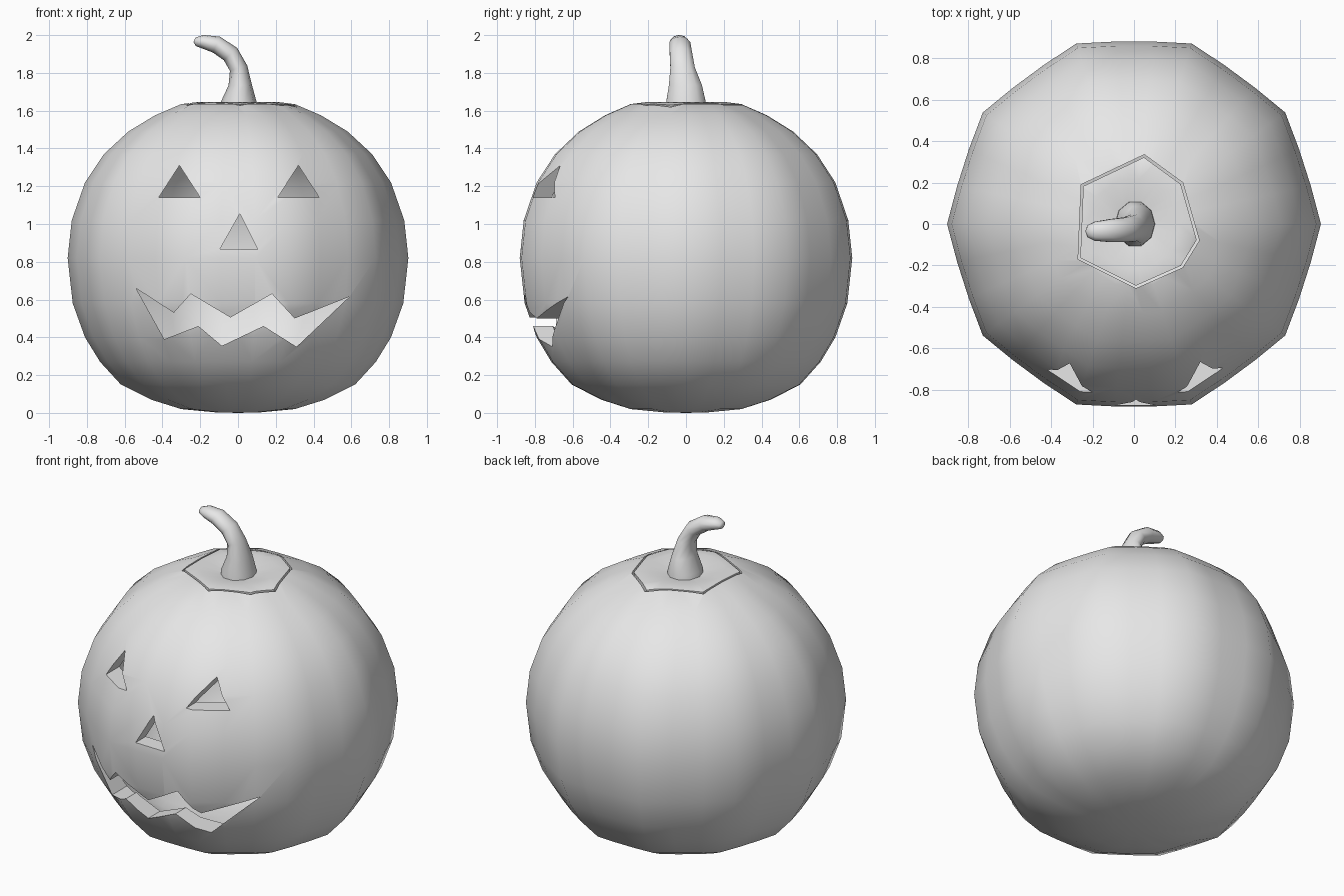
import bpy, bmesh
from math import sin, cos, pi, radians
from mathutils import Vector

if "Cube" in bpy.data.objects:
    bpy.data.objects.remove(bpy.data.objects["Cube"], do_unlink=True)

grey = bpy.data.materials.new("plain_grey")
grey.use_nodes = True
grey.diffuse_color = (0.8, 0.8, 0.8, 1)
grey.node_tree.nodes["Principled BSDF"].inputs["Base Color"].default_value = (0.8, 0.8, 0.8, 1)


def add_object(name, bm):
    bmesh.ops.recalc_face_normals(bm, faces=bm.faces)
    mesh = bpy.data.meshes.new(name)
    bm.to_mesh(mesh)
    bm.free()
    mesh.materials.append(grey)
    obj = bpy.data.objects.new(name, mesh)
    bpy.context.collection.objects.link(obj)
    return obj


def bridge(bm, rings):
    """Skin a list of equal vertex rings with quads."""
    for a, b in zip(rings, rings[1:]):
        n = len(a)
        for i in range(n):
            j = (i + 1) % n
            bm.faces.new((a[i], a[j], b[j], b[i]))


def cap(bm, ring, tip):
    centre = bm.verts.new(tip)
    for i, v in enumerate(ring):
        bm.faces.new((v, ring[(i + 1) % len(ring)], centre))


def prism(name, points, direction):
    """Closed prism from a flat outline."""
    bm = bmesh.new()
    rings = [[bm.verts.new(Vector(p) + d) for p in points]
             for d in (Vector(), Vector(direction))]
    bridge(bm, rings)
    for r in rings:
        bm.faces.new(r)
    return add_object(name, bm)


def bake(obj):
    """Replace the mesh by its modified result."""
    deps = bpy.context.evaluated_depsgraph_get()
    mesh = bpy.data.meshes.new_from_object(obj.evaluated_get(deps))
    obj.modifiers.clear()
    obj.data = mesh


def cut(obj, cutter, operation="DIFFERENCE"):
    mod = obj.modifiers.new("cut", "BOOLEAN")
    mod.operation, mod.solver, mod.object = operation, "EXACT", cutter
    bake(obj)
    bpy.data.objects.remove(cutter, do_unlink=True)


def smooth(obj, angle):
    bpy.ops.object.select_all(action="DESELECT")
    obj.select_set(True)
    bpy.context.view_layer.objects.active = obj
    bpy.ops.object.shade_smooth_by_angle(angle=radians(angle))


# Ribbed hollow gourd: ten lobes, three segments each
PROFILE = [(.12, .003), (.3, .02), (.46, .07), (.62, .15), (.73, .27), (.81, .4),
           (.875, .58), (.902, .82), (.88, 1.02), (.81, 1.22), (.71, 1.37),
           (.58, 1.49), (.44, 1.575), (.3, 1.635), (.22, 1.645), (.1, 1.62)]


def gourd(name):
    bm = bmesh.new()
    rings = []
    for r, z in PROFILE:
        ring = []
        for i in range(30):
            a = i * pi / 15
            k = r if i % 3 == 0 else r * 0.967
            ring.append(bm.verts.new((k * cos(a), 1.015 * k * sin(a), z)))
        rings.append(ring)
    bridge(bm, rings)
    cap(bm, rings[0], (0, 0, 0))
    cap(bm, rings[-1], (0, 0, 1.61))
    obj = add_object(name, bm)
    mod = obj.modifiers.new("wall", "SOLIDIFY")
    mod.thickness, mod.offset = 0.1, -1
    bake(obj)
    return obj


body = gourd("pumpkin_body")
lid = gourd("lid")

# Lid cut out with a narrow gap all around
LID = [(.05, .335), (.235, .2), (.315, -.08), (.235, -.21), (.01, -.31),
       (-.27, -.17), (-.255, .19)]


def lid_prism(scale):
    return prism("lid_cutter", [(x * scale, y * scale, 1.3) for x, y in LID], (0, 0, .6))


cut(body, lid_prism(1.0))
cut(lid, lid_prism(0.96), "INTERSECT")

# Carved face
EYE = [(-.11, 1.14), (.11, 1.14), (0, 1.31)]
NOSE = [(-.095, .868), (.105, .865), (.01, 1.055)]
MOUTH = [(-.54, .66), (-.34, .53), (-.25, .63), (-.04, .505), (.18, .63), (.3, .5),
         (.59, .615), (.31, .35), (.135, .46), (-.085, .355), (-.21, .46), (-.39, .39)]
eyes = [[(x + c, z) for x, z in EYE] for c in (-.31, .32)]
for outline in eyes + [NOSE, MOUTH]:
    cut(body, prism("face_cutter", [(x, -1.2, z) for x, z in outline], (0, .9, 0)))

# Bent stem: centre x, y, z, radius in the bend, radius across it
STEM = [(.005, 0, 1.57, .1, .115), (.005, 0, 1.645, .095, .11),
        (.012, -.003, 1.735, .062, .092), (.003, -.018, 1.825, .048, .068),
        (-.04, -.027, 1.9, .048, .062), (-.115, -.032, 1.95, .046, .058),
        (-.19, -.035, 1.966, .035, .048), (-.225, -.035, 1.964, .022, .03)]
bm = bmesh.new()
rings = []
for i, (x, y, z, ra, rb) in enumerate(STEM):
    before, after = STEM[max(i - 1, 0)], STEM[min(i + 1, len(STEM) - 1)]
    along = Vector((after[0] - before[0], 0, after[2] - before[2])).normalized()
    side = Vector((along.z, 0, -along.x))
    rings.append([bm.verts.new(Vector((x, y, z)) + side * ra * cos(t * pi / 5)
                               + Vector((0, rb * sin(t * pi / 5), 0))) for t in range(10)])
bridge(bm, rings)
cap(bm, rings[0], STEM[0][:3])
cap(bm, rings[-1], (-.235, -.035, 1.963))
stem = add_object("stem", bm)

smooth(body, 42)
smooth(lid, 42)
smooth(stem, 60)
